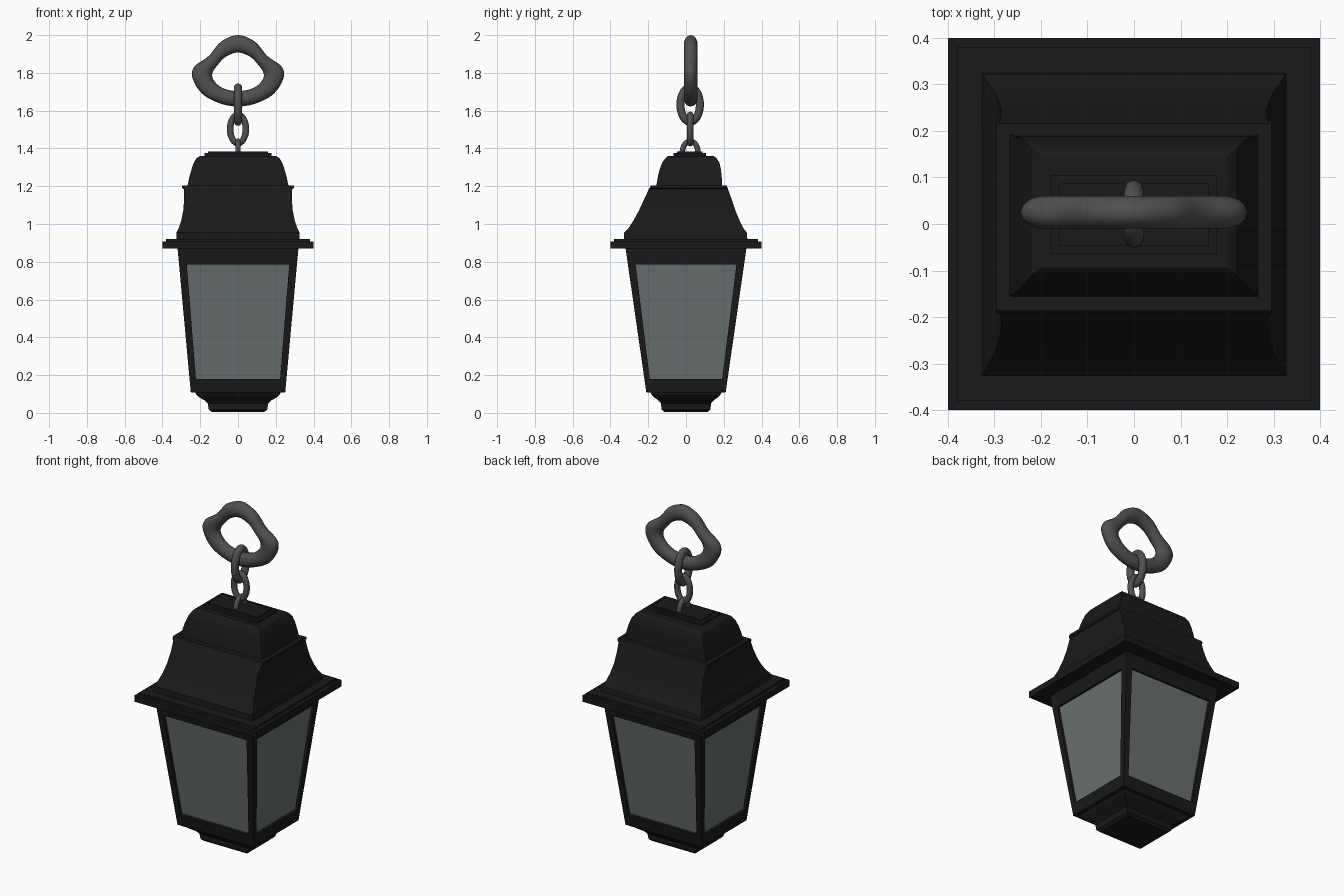
import bpy, bmesh, math
from mathutils import Vector

if "Cube" in bpy.data.objects:
    bpy.data.objects.remove(bpy.data.objects["Cube"])


def material(name, rgb):
    m = bpy.data.materials.new(name)
    m.diffuse_color = (*rgb, 1)
    m.use_nodes = True
    m.node_tree.nodes["Principled BSDF"].inputs["Base Color"].default_value = m.diffuse_color
    return m


BLACK = material("black_metal", (0.011, 0.010, 0.0105))
GLASS = material("frosted_glass", (0.14, 0.165, 0.16))
STEEL = material("dark_steel", (0.08, 0.08, 0.08))


def make(name, verts, faces, mat, smooth=None):
    me = bpy.data.meshes.new(name)
    me.from_pydata([tuple(v) for v in verts], [], faces)
    bm = bmesh.new()
    bm.from_mesh(me)
    bmesh.ops.recalc_face_normals(bm, faces=bm.faces)
    bm.to_mesh(me)
    bm.free()
    me.materials.append(mat)
    ob = bpy.data.objects.new(name, me)
    bpy.context.collection.objects.link(ob)
    if smooth:
        bpy.ops.object.select_all(action='DESELECT')
        ob.select_set(True)
        bpy.context.view_layer.objects.active = ob
        bpy.ops.object.shade_smooth_by_angle(angle=math.radians(smooth))
    return ob


def rect(z, hx, y0, y1):
    return [Vector(p) for p in ((-hx, y0, z), (hx, y0, z), (hx, y1, z), (-hx, y1, z))]


def stack(name, rows):
    """Loft rectangles (z, half width, y min, y max) with closed ends."""
    verts = [v for r in rows for v in rect(*r)]
    n = len(rows)
    faces = [(4*i + j, 4*i + (j+1) % 4, 4*i + 4 + (j+1) % 4, 4*i + 4 + j)
             for i in range(n - 1) for j in range(4)]
    faces += [(3, 2, 1, 0), tuple(range(4*n - 4, 4*n))]
    return make(name, verts, faces, BLACK, 25)


def sym(z, hx, hy):
    return (z, hx, -hy, hy)


# Moulded foot
stack("foot", [sym(0.005, 0.14, 0.115), sym(0.018, 0.155, 0.13), sym(0.05, 0.16, 0.132),
               sym(0.065, 0.175, 0.145), sym(0.085, 0.21, 0.172), sym(0.098, 0.222, 0.183),
               sym(0.108, 0.225, 0.188)])

# Tapered window frame with recessed panes on four sides
low, high = rect(0.108, 0.25, -0.21, 0.21), rect(0.872, 0.32, -0.32, 0.32)
fv, ff, gv, gf = [], [], [], []
for i in range(4):
    a, b, c, d = low[i], low[(i+1) % 4], high[(i+1) % 4], high[i]
    inward = -(b - a).cross(d - a).normalized() * 0.014

    def at(u, t):
        return a.lerp(b, u).lerp(d.lerp(c, u), t)
    m, t0, t1 = 0.065, 0.092, 0.888
    win = [at(m, t0), at(1-m, t0), at(1-m, t1), at(m, t1)]
    pane = [p + inward for p in win]
    k = len(fv)
    fv += [a, b, c, d] + win + pane
    for j in range(4):
        n = (j + 1) % 4
        ff += [(k+j, k+n, k+4+n, k+4+j), (k+4+j, k+4+n, k+8+n, k+8+j)]
    g = len(gv)
    gv += pane
    gf.append((g, g+1, g+2, g+3))
k = len(fv)
fv += low + high
ff += [(k+3, k+2, k+1, k), (k+4, k+5, k+6, k+7)]
frame = make("window_frame", fv, ff, BLACK)
bm = bmesh.new()
bm.from_mesh(frame.data)
bmesh.ops.remove_doubles(bm, verts=bm.verts, dist=1e-5)
bmesh.ops.recalc_face_normals(bm, faces=bm.faces)
# each frame face points away from the lantern axis; window reveals face the opening
for f in bm.faces:
    c = f.calc_center_median()
    if f.normal.dot(c - Vector((0, 0, 0.49))) < 0 and f.calc_area() > 0.02:
        f.normal_flip()
bm.to_mesh(frame.data)
bm.free()
make("glass_panes", gv, gf, GLASS)

# Wide stepped eave
stack("eave", [sym(0.87, 0.4, 0.4), sym(0.907, 0.4, 0.4), sym(0.907, 0.38, 0.38),
               sym(0.92, 0.38, 0.38), sym(0.92, 0.325, 0.325)])

# Concave lower roof
stack("lower_roof", [(0.915, 0.327, -0.327, 0.325), (0.955, 0.325, -0.327, 0.322),
                     (0.98, 0.313, -0.303, 0.302), (1.02, 0.300, -0.277, 0.283),
                     (1.07, 0.290, -0.250, 0.262), (1.13, 0.285, -0.222, 0.242),
                     (1.185, 0.287, -0.196, 0.222), (1.19, 0.296, -0.192, 0.220),
                     (1.205, 0.296, -0.186, 0.216)])

# Convex upper roof and stepped cap
stack("upper_roof", [(1.2, 0.268, -0.157, 0.192), (1.25, 0.257, -0.149, 0.189),
                     (1.29, 0.246, -0.139, 0.185), (1.325, 0.234, -0.126, 0.177),
                     (1.35, 0.219, -0.108, 0.160), (1.36, 0.20, -0.095, 0.145)])
stack("roof_cap", [(1.355, 0.178, -0.065, 0.105), (1.376, 0.178, -0.065, 0.105),
                   (1.376, 0.160, -0.047, 0.087), (1.385, 0.160, -0.047, 0.087)])


def spline(pts, n=6):
    """Closed Catmull-Rom through the points."""
    out, L = [], len(pts)
    for i in range(L):
        p0, p1, p2, p3 = (Vector(pts[(i + k) % L]) for k in (-1, 0, 1, 2))
        for s in range(n):
            t = s / n
            out.append(0.5 * (2*p1 + (p2-p0)*t + (2*p0-5*p1+4*p2-p3)*t*t
                              + (3*p1-p0-3*p2+p3)*t**3))
    return out


def link(name, outer, inner, depth, along_x, y=0.022, sides=14):
    """Sweep an oval section between an outer and an inner outline."""
    verts, n = [], len(outer)
    for o, i in zip(outer, inner):
        mid, half = (o + i) / 2, (o - i) / 2
        for s in range(sides):
            a = 2 * math.pi * s / sides
            p = mid + half * math.cos(a)
            w = depth * math.sin(a)
            verts.append((p.x, y + w, p.y) if along_x else (w, y + p.x, p.y))
    faces = [(i*sides + s, i*sides + (s+1) % sides,
              (i+1) % n*sides + (s+1) % sides, (i+1) % n*sides + s)
             for i in range(n) for s in range(sides)]
    make(name, verts, faces, STEEL, 60)


def oval(cz, hw, hh):
    return [Vector((hw*math.cos(a), cz + hh*math.sin(a)))
            for a in (2*math.pi*k/32 for k in range(32))]


# Chain of alternating links
for name, cz, hw, hh, r, along in (("cap_loop", 1.378, 0.056, 0.075, 0.0145, False),
                                   ("middle_link", 1.503, 0.059, 0.092, 0.0175, True),
                                   ("upper_link", 1.632, 0.073, 0.112, 0.0215, False)):
    link(name, oval(cz, hw, hh), oval(cz, hw - 2*r, hh - 2*r), r, along)

# Hanging ring with a rounded lozenge outline
out_half = [(0.09, 1.965), (0.155, 1.89), (0.232, 1.832), (0.24, 1.77), (0.19, 1.69), (0.10, 1.64)]
in_half = [(0.065, 1.885), (0.105, 1.845), (0.133, 1.805), (0.134, 1.772), (0.105, 1.735), (0.06, 1.712)]


def closed(half, top, bottom):
    return spline([(0, top)] + half + [(0, bottom)] + [(-x, z) for x, z in reversed(half)])


link("hanging_ring", closed(out_half, 2.0, 1.622), closed(in_half, 1.908, 1.704), 0.036, True, y=0.025)
